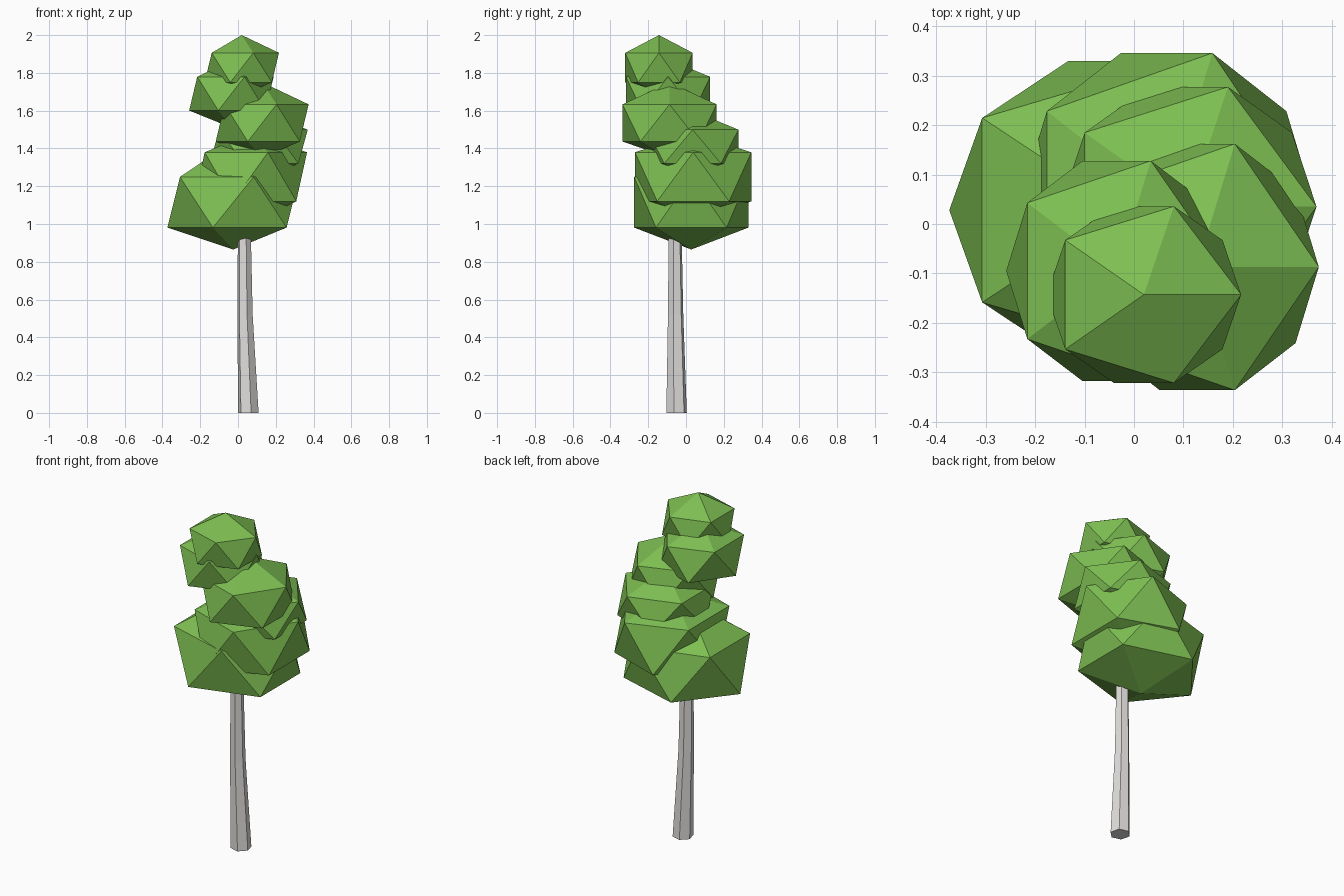
import bpy, bmesh, math

cube = bpy.data.objects.get("Cube")
if cube:
    bpy.data.objects.remove(cube, do_unlink=True)


def material(name, rgb):
    m = bpy.data.materials.new(name)
    m.use_nodes = True
    colour = (*rgb, 1)
    m.diffuse_color = colour
    m.node_tree.nodes["Principled BSDF"].inputs["Base Color"].default_value = colour
    return m


leaf_green = material("leaf_green", (0.205, 0.515, 0.084))
pale_bark = material("pale_bark", (0.75, 0.735, 0.715))


def finish(name, bm, mat):
    bmesh.ops.recalc_face_normals(bm, faces=bm.faces)
    mesh = bpy.data.meshes.new(name)
    bm.to_mesh(mesh)
    bm.free()
    mesh.materials.append(mat)
    bpy.context.collection.objects.link(bpy.data.objects.new(name, mesh))


def leaf_clump(name, centre, size, top, bottom):
    """Flattened icosahedron; the two poles sit at the given heights."""
    bm = bmesh.new()
    bmesh.ops.create_icosphere(bm, subdivisions=1, radius=1)
    for v in bm.verts:
        pole = abs(v.co.z) > 0.9
        up = v.co.z > 0
        v.co = [c + s * p for c, s, p in zip(centre, size, v.co)]
        if pole:
            v.co.z = top if up else bottom
    finish(name, bm, leaf_green)


# Foliage, from the crown down
leaf_clump("crown_clump", (0.02, -0.143, 1.828), (0.22, 0.21, 0.175), 2.0, 1.68)
leaf_clump("upper_back_clump", (-0.035, -0.095, 1.69), (0.25, 0.262, 0.2), 1.87, 1.51)
leaf_clump("upper_front_clump", (0.128, -0.087, 1.535), (0.275, 0.293, 0.22), 1.75, 1.35)
leaf_clump("middle_clump", (0.11, 0.035, 1.41), (0.29, 0.285, 0.2), 1.6, 1.22)
leaf_clump("lower_back_clump", (0.066, 0.038, 1.25), (0.335, 0.362, 0.29), 1.48, 1.0)
leaf_clump("base_clump", (-0.025, 0.028, 1.115), (0.39, 0.355, 0.3), 1.44, 0.865)

# Six-sided, slightly bent trunk: x, y, z, radius of each ring
rings = [(0.055, -0.05, 0, 0.056), (0.037, -0.055, 0.52, 0.042),
         (0.033, -0.058, 1.05, 0.034)]
SIDES = 6
bm = bmesh.new()
loops = []
for x, y, z, r in rings:
    angles = [math.radians(-15 + 360 / SIDES * i) for i in range(SIDES)]
    loops.append([bm.verts.new((x + r * math.cos(a), y + r * math.sin(a), z))
                  for a in angles])
for low, high in zip(loops, loops[1:]):
    for i in range(SIDES):
        j = (i + 1) % SIDES
        bm.faces.new((low[i], low[j], high[j], high[i]))
bm.faces.new(loops[0])
bm.faces.new(loops[-1])
finish("trunk", bm, pale_bark)
